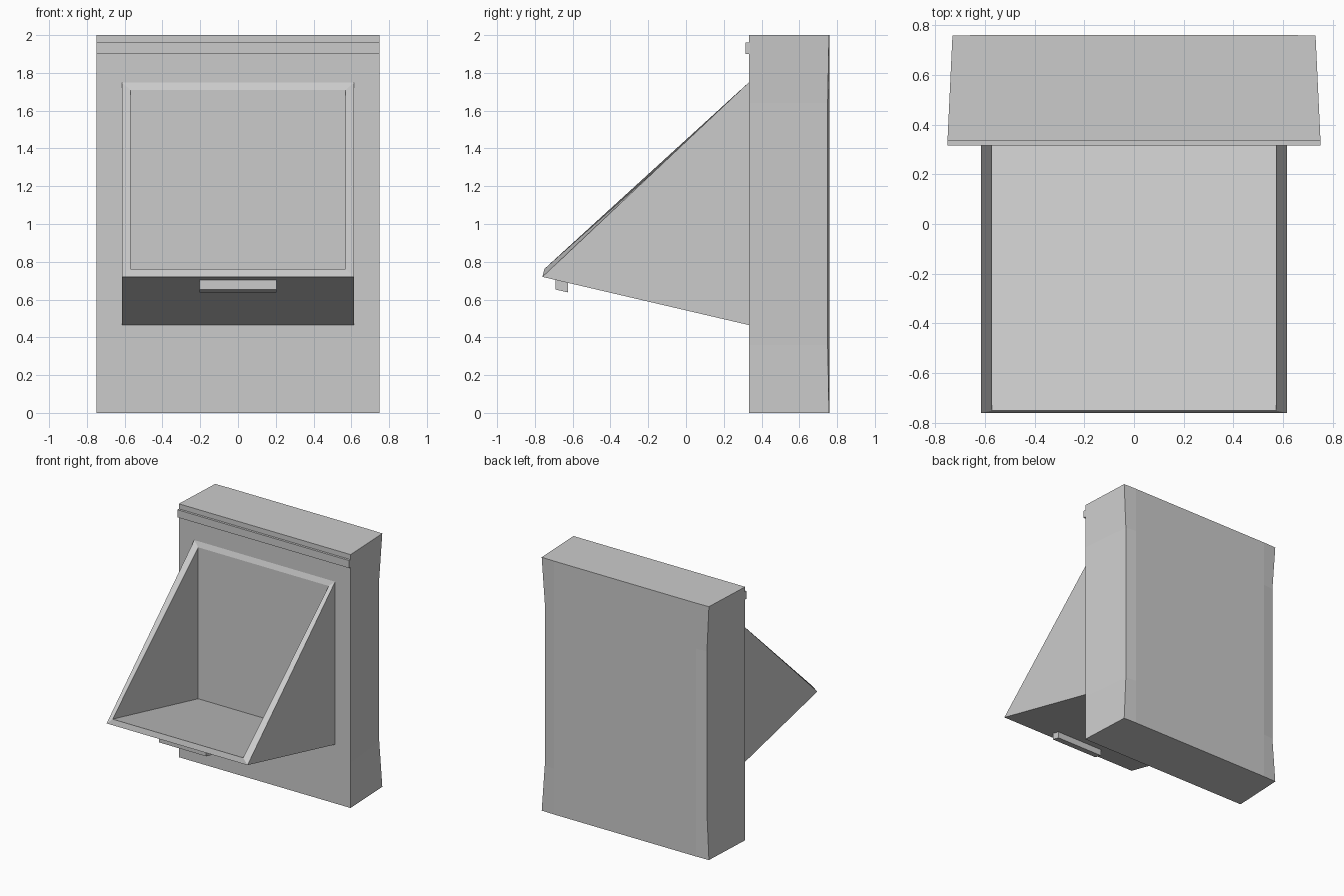
import bpy

if "Cube" in bpy.data.objects:
    bpy.data.objects.remove(bpy.data.objects["Cube"])

def make(name, verts, faces):
    me = bpy.data.meshes.new(name)
    me.from_pydata(verts, [], faces)
    me.validate()
    ob = bpy.data.objects.new(name, me)
    bpy.context.collection.objects.link(ob)
    return ob

def prism(name, profile, half):
    """Extrude a (y, z) profile symmetrically along x."""
    n = len(profile)
    v = [(s * half, y, z) for s in (-1, 1) for y, z in profile]
    f = [list(range(n))[::-1], list(range(n, 2 * n))]
    f += [(i, (i + 1) % n, n + (i + 1) % n, n + i) for i in range(n)]
    ob = make(name, v, f)
    fix_normals(ob)
    return ob

def fix_normals(ob):
    import bmesh
    bm = bmesh.new()
    bm.from_mesh(ob.data)
    bmesh.ops.recalc_face_normals(bm, faces=bm.faces)
    bm.to_mesh(ob.data)
    bm.free()

# Cabinet panel: stacked rings, back corners pinched in at mid height
FRONT = 0.333
rings = [(0.0, 0.73, 0.757), (0.36, 0.708, 0.75), (1.64, 0.708, 0.75), (2.0, 0.73, 0.757)]
verts = []
for z, bx, by in rings:
    verts += [(-0.75, FRONT, z), (0.75, FRONT, z), (bx, by, z),
              (0.62, 0.76, z), (-0.62, 0.76, z), (-bx, by, z)]
faces = [tuple(range(6))[::-1], tuple(range(18, 24))]
for r in range(3):
    for i in range(6):
        j = (i + 1) % 6
        faces.append((r * 6 + i, r * 6 + j, r * 6 + 6 + j, r * 6 + 6 + i))
fix_normals(make("cabinet_panel", verts, faces))

# Trim strip along the top of the front
prism("trim_strip", [(0.315, 1.90), (0.34, 1.90), (0.34, 1.96), (0.315, 1.96)], 0.75)

# Tilt-out bin: outer wedge, raised rim, hollow inside
outer = [(-0.76, 0.72), (FRONT, 1.75), (FRONT, 0.465)]    # lip, top, bottom
inner = [(-0.75, 0.762), (0.318, 1.71), (0.318, 0.515)]
verts = [(s * h, y, z) for prof, h in ((outer, 0.615), (inner, 0.57))
         for s in (-1, 1) for y, z in prof]
# indices: outer left 0-2, outer right 3-5, inner left 6-8, inner right 9-11
faces = [(0, 1, 2), (3, 5, 4), (0, 2, 5, 3), (1, 4, 5, 2),        # outside
         (0, 3, 9, 6), (3, 4, 10, 9), (4, 1, 7, 10), (1, 0, 6, 7),  # rim
         (6, 8, 7), (9, 10, 11), (6, 9, 11, 8), (7, 8, 11, 10)]     # inside
fix_normals(make("tilt_out_bin", verts, faces))

# Pull handle under the lip
prism("pull_handle", [(-0.69, 0.653), (-0.625, 0.638), (-0.625, 0.70), (-0.69, 0.715)], 0.205)
